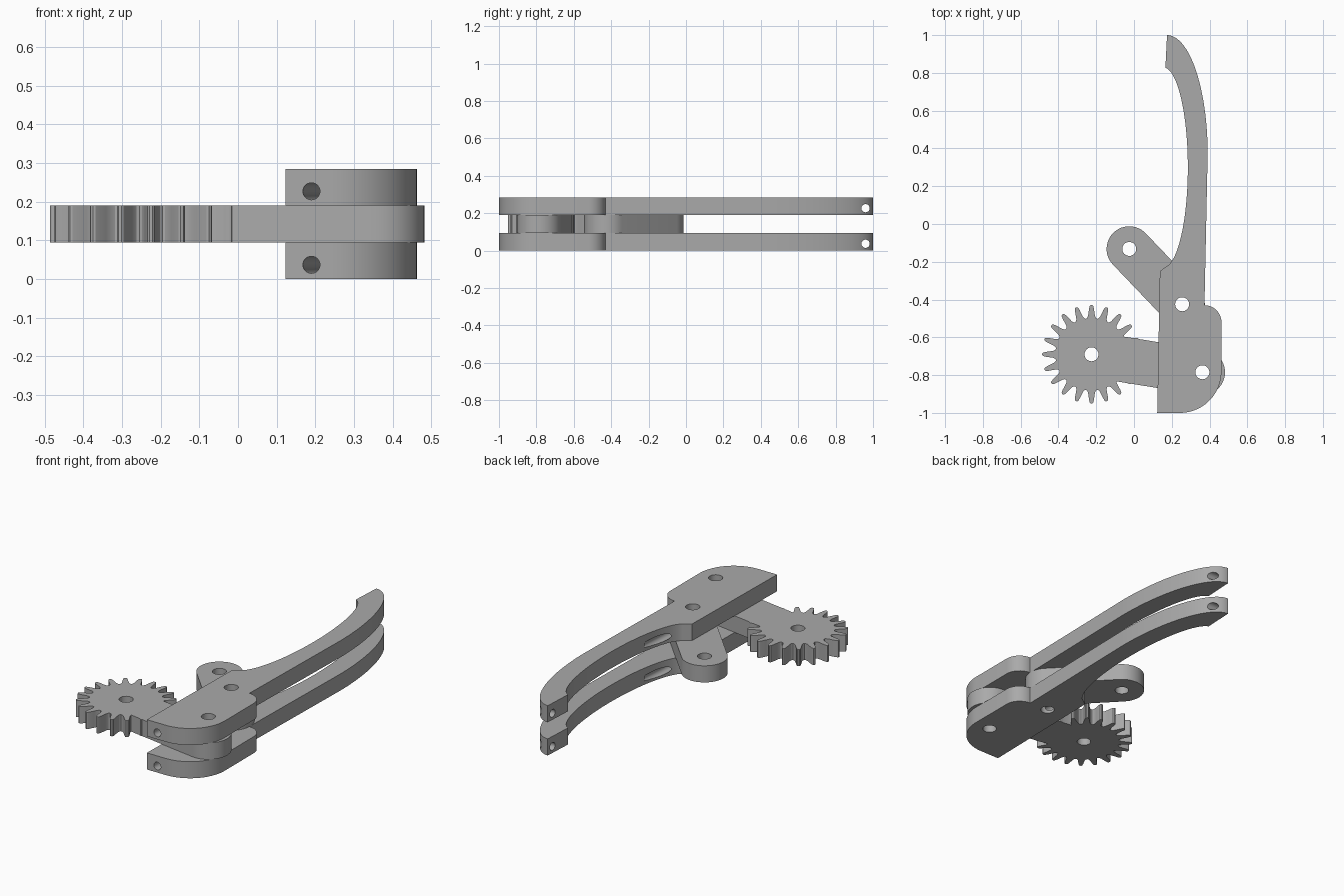
import bpy
import bmesh
from math import sin, cos, pi, radians, atan2
from mathutils import Vector

cube = bpy.data.objects.get("Cube")
if cube:
    bpy.data.objects.remove(cube, do_unlink=True)

LAYER = 0.095              # thickness of each of the three layers
PIN_R, BORE_R = 0.037, 0.022
GEAR = (-0.225, -0.69)     # pivot positions in plan
ARM_PIN = (0.362, -0.785)
LINK_PIN = (0.255, -0.425)
LINK_END = (-0.025, -0.132)

grey = bpy.data.materials.new("plain grey")
grey.use_nodes = True
grey.diffuse_color = (0.4, 0.4, 0.4, 1)
grey.node_tree.nodes["Principled BSDF"].inputs["Base Color"].default_value = (0.4, 0.4, 0.4, 1)


def arc(centre, rx, ry, start, end, steps=24):
    """Points along an elliptical arc, angles in degrees."""
    angles = [radians(start + (end - start) * i / steps) for i in range(steps + 1)]
    return [(centre[0] + rx * cos(a), centre[1] + ry * sin(a)) for a in angles]


def capsule(a, b, r):
    """Outline of a bar with round ends centred on a and b."""
    t = atan2(b[1] - a[1], b[0] - a[0]) * 180 / pi
    return arc(b, r, r, t - 90, t + 90) + arc(a, r, r, t + 90, t + 270)


def add_object(name, bm):
    bmesh.ops.recalc_face_normals(bm, faces=bm.faces)
    mesh = bpy.data.meshes.new(name)
    bm.to_mesh(mesh)
    bm.free()
    mesh.materials.append(grey)
    obj = bpy.data.objects.new(name, mesh)
    bpy.context.collection.objects.link(obj)
    return obj


def plate(name, outline, z):
    """Flat plate one layer thick."""
    bm = bmesh.new()
    face = bm.faces.new([bm.verts.new((x, y, z)) for x, y in outline])
    top = bmesh.ops.extrude_face_region(bm, geom=[face])["geom"]
    verts = [v for v in top if isinstance(v, bmesh.types.BMVert)]
    bmesh.ops.translate(bm, verts=verts, vec=(0, 0, LAYER))
    return add_object(name, bm)


def select_only(obj):
    bpy.ops.object.select_all(action='DESELECT')
    obj.select_set(True)
    bpy.context.view_layer.objects.active = obj


def combine(obj, other, operation):
    mod = obj.modifiers.new("combine", 'BOOLEAN')
    mod.operation = operation
    mod.solver = 'EXACT'
    mod.object = other
    select_only(obj)
    bpy.ops.object.modifier_apply(modifier=mod.name)
    bpy.data.objects.remove(other, do_unlink=True)


def drill(obj, start, end, radius):
    """Cut a round hole between two points."""
    start, end = Vector(start), Vector(end)
    axis = end - start
    bm = bmesh.new()
    bmesh.ops.create_cone(bm, cap_ends=True, segments=32, radius1=radius,
                          radius2=radius, depth=axis.length)
    cutter = add_object("hole_cutter", bm)
    cutter.hide_render = True
    cutter.rotation_mode = 'QUATERNION'
    cutter.rotation_quaternion = axis.to_track_quat('Z', 'Y')
    cutter.location = (start + end) / 2
    combine(obj, cutter, 'DIFFERENCE')


def pin_hole(obj, centre):
    drill(obj, (*centre, -0.1), (*centre, 0.4), PIN_R)


def finish(obj):
    select_only(obj)
    bpy.ops.object.shade_smooth_by_angle(angle=radians(25))


# Finger plates: curved blade, rounded shoulder and heel
finger = arc((0.175, 0.37), 0.215, 0.63, 90, 0, 32)
finger += arc((0.373, -0.52), 0.09, 0.09, 90, 0, 12)
finger += arc((0.243, -0.78), 0.22, 0.22, 0, -90)
finger += [(0.123, -1.0), (0.137, -0.25)]
finger += arc((0.155, 0.3), 0.13, 0.53, -85, 85, 40)

for name, z in (("lower_finger", 0), ("upper_finger", 2 * LAYER)):
    obj = plate(name, finger, z)
    pin_hole(obj, ARM_PIN)
    pin_hole(obj, LINK_PIN)
    h = z + 0.037
    # cord bore through the heel, then the cross bore at the tip
    drill(obj, (0.187, -1.05, h), (0.246, 0.0, h), BORE_R)
    drill(obj, (0.05, 0.96, h), (0.45, 0.96, h), BORE_R)
    finish(obj)

# Gear with drive arm, in the middle layer
TEETH = 20
half_tooth = [(-0.5, 0.190), (-0.39, 0.193), (-0.29, 0.203), (-0.23, 0.22),
              (-0.17, 0.242), (-0.11, 0.257), (-0.05, 0.261)]
tooth = half_tooth + [(-f, r) for f, r in reversed(half_tooth[1:])]
gear_outline = []
for i in range(TEETH):
    for f, r in tooth:
        a = (i + f) * 2 * pi / TEETH
        gear_outline.append((GEAR[0] + r * cos(a), GEAR[1] + r * sin(a)))

gear = plate("gear_arm", gear_outline, LAYER)
combine(gear, plate("arm", capsule(GEAR, ARM_PIN, 0.12), LAYER), 'UNION')
pin_hole(gear, GEAR)
pin_hole(gear, ARM_PIN)
finish(gear)

# Support link, in the middle layer
link = plate("support_link", capsule(LINK_PIN, LINK_END, 0.12), LAYER)
pin_hole(link, LINK_PIN)
pin_hole(link, LINK_END)
finish(link)
